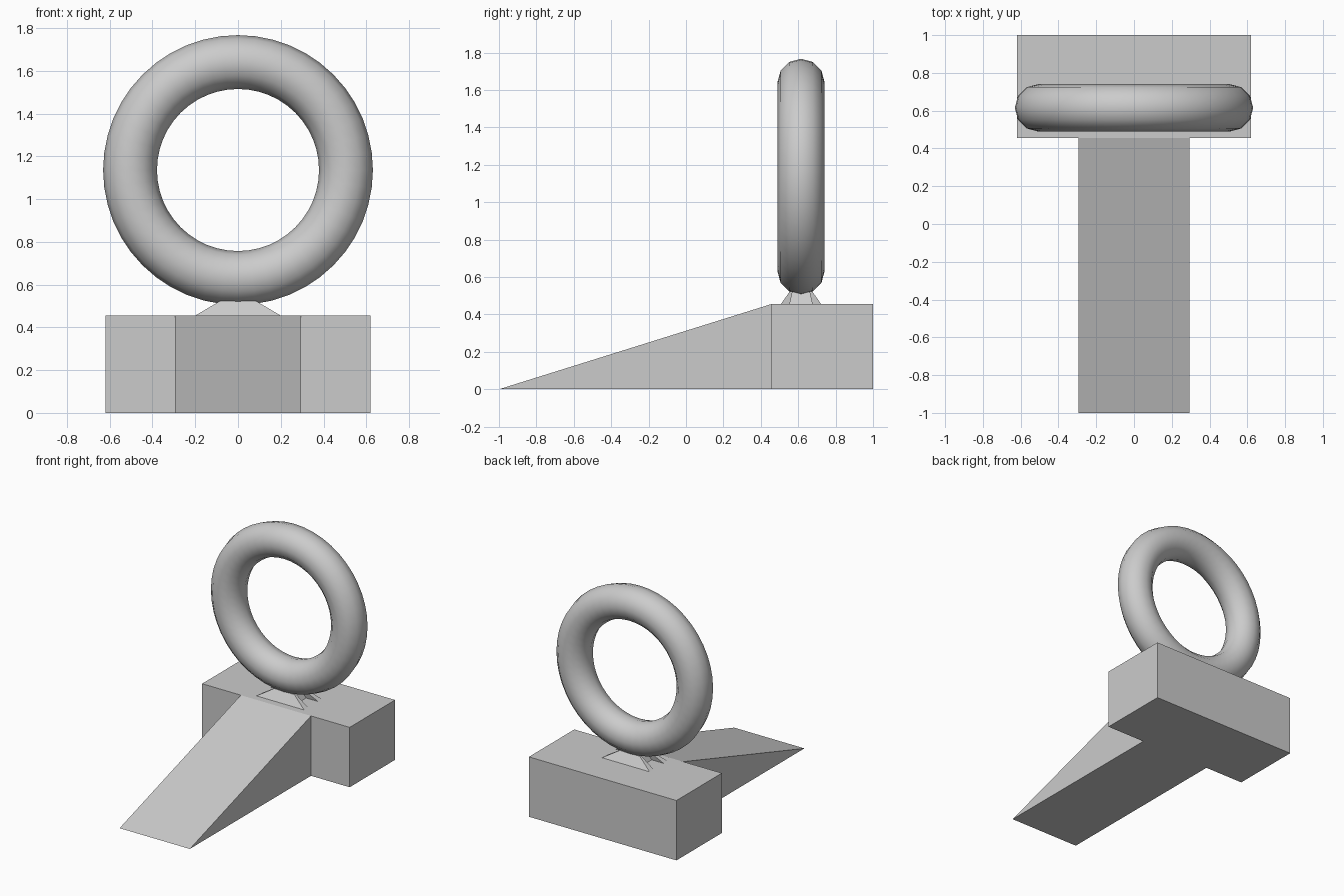
import bpy, bmesh, math

if "Cube" in bpy.data.objects:
    bpy.data.objects.remove(bpy.data.objects["Cube"])

grey = bpy.data.materials.new("plain grey")
grey.diffuse_color = (0.6, 0.6, 0.6, 1)
grey.use_nodes = True
grey.node_tree.nodes["Principled BSDF"].inputs["Base Color"].default_value = grey.diffuse_color


def loft(name, lower, upper):
    """Closed solid between two matching loops of 3D points."""
    bm = bmesh.new()
    a = [bm.verts.new(p) for p in lower]
    b = [bm.verts.new(p) for p in upper]
    n = len(a)
    for i in range(n):
        j = (i + 1) % n
        bm.faces.new((a[i], a[j], b[j], b[i]))
    bm.faces.new(a[::-1])
    bm.faces.new(b)
    bmesh.ops.recalc_face_normals(bm, faces=bm.faces[:])
    mesh = bpy.data.meshes.new(name)
    bm.to_mesh(mesh)
    bm.free()
    mesh.materials.append(grey)
    obj = bpy.data.objects.new(name, mesh)
    bpy.context.collection.objects.link(obj)
    return obj


H = 0.455        # block height
Y0 = 0.455       # front face of the block
RY = 0.615       # ring centre depth

# Block under the ring
rect = [(-0.62, Y0), (0.62, Y0), (0.62, 1.0), (-0.62, 1.0)]
loft("block", [(x, y, 0) for x, y in rect], [(x, y, H) for x, y in rect])

# Ramp leading up to the block
side = [(-1.0, 0), (Y0, 0), (Y0, H)]
loft("ramp", [(-0.295, y, z) for y, z in side], [(0.295, y, z) for y, z in side])


# Tapered foot, notched at both ends
def notched(hx, hy, nx, ny, z):
    pts = [(-hx, -hy), (hx, -hy), (hx, -ny), (nx, -ny), (nx, ny), (hx, ny),
           (hx, hy), (-hx, hy), (-hx, ny), (-nx, ny), (-nx, -ny), (-hx, -ny)]
    return [(x, RY + y, z) for x, y in pts]


loft("ring_foot", notched(0.2, 0.108, 0.1, 0.06, H),
     notched(0.085, 0.06, 0.06, 0.045, 0.523))

# Upright ring
bpy.ops.mesh.primitive_torus_add(major_radius=0.505, minor_radius=0.126,
                                 major_segments=48, minor_segments=12,
                                 location=(0, RY, 1.136),
                                 rotation=(math.pi / 2, 0, 0))
ring = bpy.context.object
ring.name = "ring"
ring.data.materials.append(grey)
bpy.ops.object.shade_smooth()
